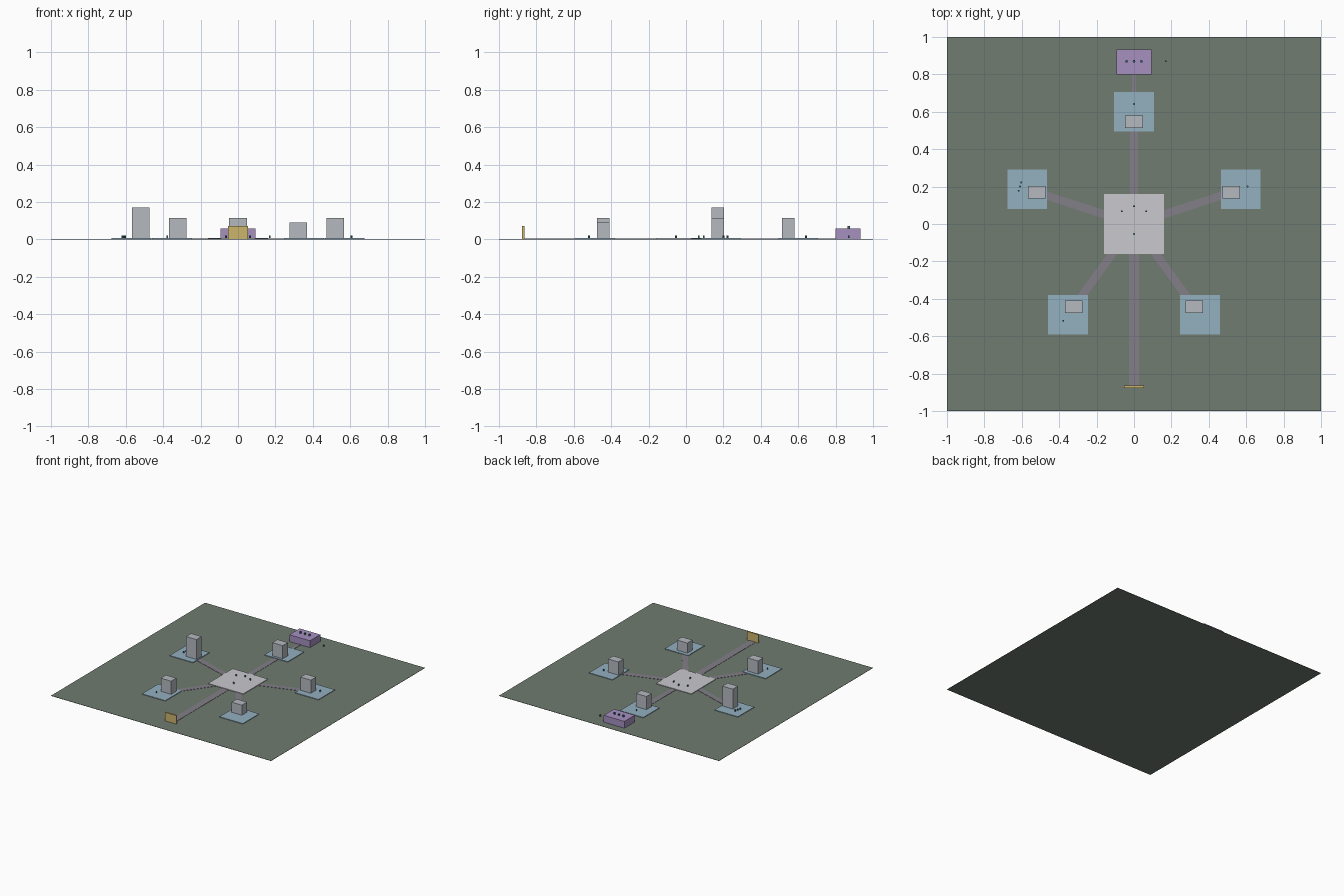
import bpy
from math import radians, cos, sin, atan2, hypot

if "Cube" in bpy.data.objects:
    bpy.data.objects.remove(bpy.data.objects["Cube"])


def mat(name, rgb):
    m = bpy.data.materials.new(name)
    m.diffuse_color = (*rgb, 1)
    m.use_nodes = True
    m.node_tree.nodes["Principled BSDF"].inputs["Base Color"].default_value = m.diffuse_color
    return m


GROUND = mat("ground_green", (0.16, 0.20, 0.16))
PATH = mat("path_mauve", (0.23, 0.21, 0.25))
PLAZA = mat("plaza_grey", (0.58, 0.58, 0.62))
PLOT = mat("plot_blue", (0.29, 0.44, 0.53))
TOWER = mat("tower_grey", (0.46, 0.49, 0.53))
GOLD = mat("gate_gold", (0.60, 0.46, 0.15))
PURPLE = mat("hall_purple", (0.38, 0.28, 0.53))
TEAL = mat("marker_teal", (0.05, 0.16, 0.16))


def box(name, x, y, z0, z1, w, d, material, turn=0):
    bpy.ops.mesh.primitive_cube_add(size=1, location=(x, y, (z0 + z1) / 2),
                                    rotation=(0, 0, turn))
    o = bpy.context.object
    o.name = name
    o.scale = (w, d, z1 - z0)
    o.data.materials.append(material)
    return o


def post(name, x, y, z0, z1, r):
    bpy.ops.mesh.primitive_cylinder_add(vertices=12, radius=r, depth=z1 - z0,
                                        location=(x, y, (z0 + z1) / 2))
    o = bpy.context.object
    o.name = name
    o.data.materials.append(TEAL)
    bpy.ops.object.shade_smooth_by_angle()


def path(name, a, b, width, top):
    dx, dy = b[0] - a[0], b[1] - a[1]
    box(name, (a[0] + b[0]) / 2, (a[1] + b[1]) / 2, 0.001, top,
        hypot(dx, dy), width, PATH, atan2(dy, dx))


# Ground and central plaza
box("ground", 0, 0, 0, 0.002, 2, 2, GROUND)
box("plaza", 0, 0, 0.001, 0.007, 0.32, 0.32, PLAZA)

# Five plots around the plaza, each with a path and a tower
for i, h in enumerate((0.115, 0.17, 0.115, 0.09, 0.115)):
    a = radians(90 + 72 * i)
    c, s = cos(a), sin(a)
    path(f"spoke_path_{i}", (0.1 * c, 0.1 * s), (0.58 * c, 0.58 * s), 0.043, 0.004)
    box(f"plot_{i}", 0.6 * c, 0.6 * s, 0.001, 0.007, 0.212, 0.212, PLOT)
    box(f"tower_{i}", 0.547 * c, 0.547 * s, 0.006, h, 0.094, 0.067, TOWER)

# Entrance path and gate
path("entrance_path", (0, -0.1), (0, -0.87), 0.054, 0.004)
box("gate", 0, -0.87, 0.001, 0.072, 0.105, 0.011, GOLD)

# Rear hall with link path and three roof vents
path("hall_path", (0, 0.65), (0, 0.85), 0.022, 0.004)
box("hall", 0, 0.867, 0.001, 0.058, 0.188, 0.134, PURPLE)
for i in (-1, 0, 1):
    post(f"roof_vent_{i + 1}", 0.04 * i, 0.87, 0.057, 0.072, 0.007)

# Small markers standing on the plaza, plots and ground
spots = [(0, 0.095), (-0.065, 0.068), (0.065, 0.068), (0, -0.053),
         (-0.603, 0.222), (-0.61, 0.2), (-0.617, 0.178), (0.607, 0.2),
         (0, 0.642), (-0.378, -0.518), (0.17, 0.87)]
for i, (x, y) in enumerate(spots):
    post(f"marker_{i}", x, y, 0.006, 0.02, 0.005)
